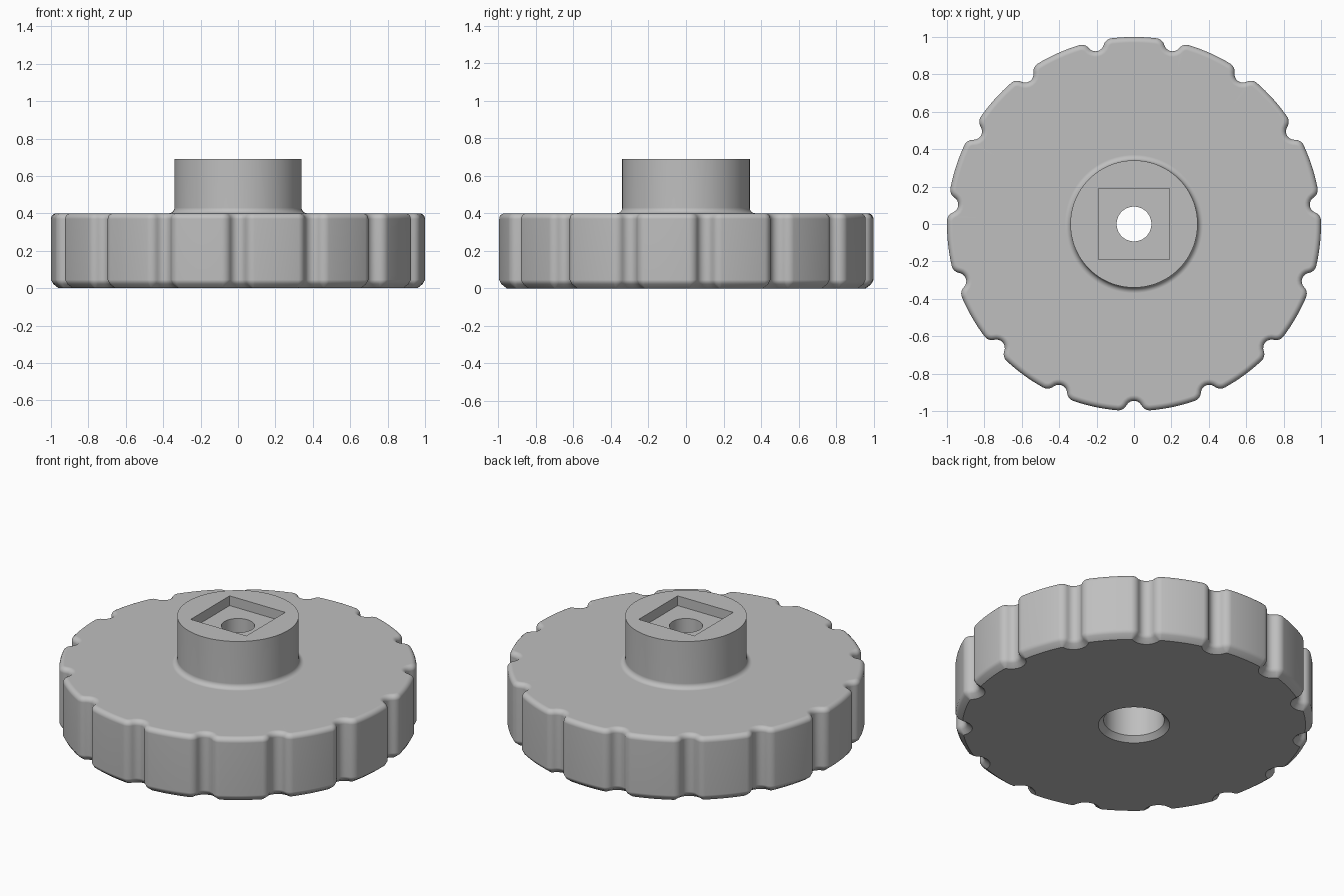
import bpy
import bmesh
from math import atan2, cos, sin, sqrt, pi, radians

cube = bpy.data.objects.get("Cube")
if cube:
    bpy.data.objects.remove(cube, do_unlink=True)

GRIPS = 15
RIM, NOTCH_CENTRE, NOTCH, ROUND = 1.0, 0.99, 0.045, 0.05


def span(a, b, n):
    return [a + (b - a) * i / n for i in range(n + 1)]


def arc(cx, cy, r, a, b, n):
    return [(cx + r * cos(t), cy + r * sin(t)) for t in span(a, b, n)]


def grip_outline(inset):
    """Round rim with evenly spaced, softly cornered finger notches."""
    # centre of the corner round, tangent to both rim and notch
    reach = RIM - ROUND
    px = (NOTCH_CENTRE**2 + reach**2 - (ROUND + NOTCH)**2) / (2 * NOTCH_CENTRE)
    py = sqrt(reach**2 - px**2)
    outer = atan2(py, px)
    inner = atan2(-py, NOTCH_CENTRE - px)
    hollow = atan2(py, px - NOTCH_CENTRE)
    r = ROUND - inset
    pts = arc(px, -py, r, -outer, -inner, 6)
    pts += arc(NOTCH_CENTRE, 0, NOTCH + inset, 2 * pi - hollow, hollow, 8)[1:-1]
    pts += arc(px, py, r, inner, outer, 6)
    pts += arc(0, 0, RIM - inset, outer, 2 * pi / GRIPS - outer, 8)[1:-1]
    ring = []
    for k in range(GRIPS):
        a = 2 * pi * k / GRIPS - pi / 2
        ring += [(x * cos(a) - y * sin(a), x * sin(a) + y * cos(a)) for x, y in pts]
    return ring


def circle(r, n=96):
    return arc(0, 0, r, 0, 2 * pi, n)[:-1]


def stack(name, rings):
    """Skin a list of (outline, height) rings into a closed solid."""
    bm = bmesh.new()
    loops = [[bm.verts.new((x, y, z)) for x, y in pts] for pts, z in rings]
    for low, high in zip(loops, loops[1:]):
        for i in range(len(low)):
            bm.faces.new((low[i - 1], low[i], high[i], high[i - 1]))
    bm.faces.new(loops[0][::-1])
    bm.faces.new(loops[-1])
    bmesh.ops.recalc_face_normals(bm, faces=bm.faces[:])
    mesh = bpy.data.meshes.new(name)
    bm.to_mesh(mesh)
    bm.free()
    obj = bpy.data.objects.new(name, mesh)
    bpy.context.collection.objects.link(obj)
    return obj


# Wheel: chamfered foot, straight grip wall, rounded top edge
rings = [(grip_outline(d), z) for d, z in ((0.04, 0), (0.012, 0.022), (0, 0.045))]
for t in span(0, pi / 2, 5):
    rings.append((grip_outline(0.03 * (1 - cos(t))), 0.37 + 0.03 * sin(t)))
# Hub: filleted base rising to a sharp top, on the same point angles
angles = [atan2(y, x) for x, y in grip_outline(0)]


def hub_ring(r):
    return [(r * cos(a), r * sin(a)) for a in angles]


for t in span(0, pi / 2, 5):
    rings.append((hub_ring(0.37 - 0.03 * sin(t)), 0.43 - 0.03 * cos(t)))
rings.append((hub_ring(0.34), 0.69))
wheel = stack("hand_wheel", rings)

# Square socket and stepped bore
socket = stack("socket_cutter", [
    ([(-.19, -.19), (.19, -.19), (.19, .19), (-.19, .19)], z) for z in (0.63, 0.8)])
bore = stack("bore_cutter", [(circle(r), z) for r, z in (
    (0.23, -0.03), (0.17, 0.03), (0.17, 0.45), (0.093, 0.45), (0.093, 0.75))])

bpy.context.view_layer.objects.active = wheel
for cutter in (socket, bore):
    cutter.hide_render = True
    mod = wheel.modifiers.new(cutter.name, "BOOLEAN")
    mod.operation = "DIFFERENCE"
    mod.solver = "EXACT"
    mod.object = cutter
    bpy.ops.object.modifier_apply(modifier=mod.name)
    bpy.data.objects.remove(cutter, do_unlink=True)

# Plain grey finish
grey = bpy.data.materials.new("plain_grey")
grey.use_nodes = True
colour = (0.52, 0.52, 0.52, 1)
grey.diffuse_color = colour
grey.node_tree.nodes["Principled BSDF"].inputs["Base Color"].default_value = colour
wheel.data.materials.clear()
wheel.data.materials.append(grey)

# Smooth curves with flat caps
bpy.ops.object.select_all(action="DESELECT")
wheel.select_set(True)
bpy.ops.object.shade_smooth_by_angle(angle=radians(32))
weighted = wheel.modifiers.new("even_shading", "WEIGHTED_NORMAL")
weighted.keep_sharp = True
